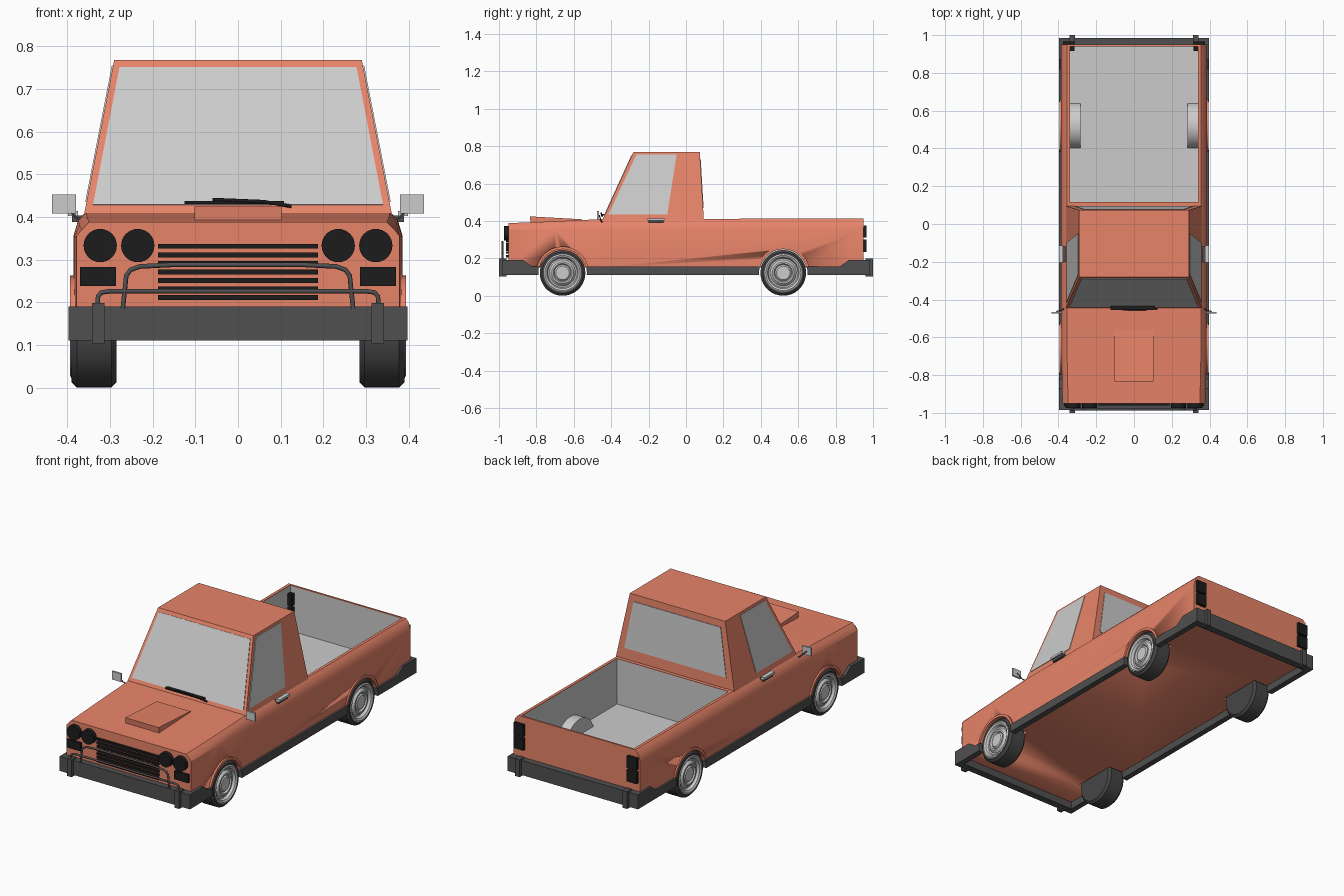
import bpy, bmesh, math
from mathutils import Matrix, Vector

if "Cube" in bpy.data.objects:
    bpy.data.objects.remove(bpy.data.objects["Cube"])


def mat(name, col):
    m = bpy.data.materials.new(name)
    m.diffuse_color = (*col, 1)
    m.use_nodes = True
    m.node_tree.nodes["Principled BSDF"].inputs["Base Color"].default_value = m.diffuse_color
    return m


PAINT = mat("paint", (0.80, 0.23, 0.14))
DARK = mat("dark_trim", (0.08, 0.08, 0.08))
RUBBER = mat("rubber", (0.06, 0.06, 0.06))
BLACK = mat("black", (0.012, 0.012, 0.012))


def finish(name, bm, m=None, smooth=False):
    bmesh.ops.recalc_face_normals(bm, faces=bm.faces)
    me = bpy.data.meshes.new(name)
    bm.to_mesh(me)
    bm.free()
    ob = bpy.data.objects.new(name, me)
    bpy.context.collection.objects.link(ob)
    if m:
        me.materials.append(m)
    if smooth:
        activate(ob)
        bpy.ops.object.shade_smooth_by_angle(angle=math.radians(30))
    return ob


def activate(ob):
    bpy.ops.object.select_all(action='DESELECT')
    ob.select_set(True)
    bpy.context.view_layer.objects.active = ob


def box(name, lo, hi, m=None):
    bm = bmesh.new()
    c = [(a + b) / 2 for a, b in zip(lo, hi)]
    s = [b - a for a, b in zip(lo, hi)]
    bmesh.ops.create_cube(bm, size=1, matrix=Matrix.Translation(c) @ Matrix.Diagonal((*s, 1)))
    return finish(name, bm, m)


def loft(name, rings, m=None, smooth=False):
    """Closed solid through rings of equal point count."""
    bm = bmesh.new()
    vs = [[bm.verts.new(p) for p in r] for r in rings]
    n = len(vs[0])
    for a, b in zip(vs, vs[1:]):
        for i in range(n):
            bm.faces.new((a[i], a[(i + 1) % n], b[(i + 1) % n], b[i]))
    bm.faces.new(vs[0])
    bm.faces.new(vs[-1])
    return finish(name, bm, m, smooth)


def extrude_x(name, prof, x0, x1, m=None, smooth=False):
    return loft(name, [[(x, y, z) for y, z in prof] for x in (x0, x1)], m, smooth)


def cylinder(name, c, r, depth, axis, m=None, seg=32):
    bm = bmesh.new()
    rot = Matrix.Rotation(math.pi / 2, 4, axis)
    bmesh.ops.create_cone(bm, cap_ends=True, segments=seg, radius1=r, radius2=r,
                          depth=depth, matrix=Matrix.Translation(c) @ rot)
    return finish(name, bm, m, True)


def lathe(name, prof, side, y, z, m=None):
    """Spin (x, radius) profile about an x-parallel axle."""
    bm = bmesh.new()
    vs = [bm.verts.new((side * x, y, z + r)) for x, r in prof]
    es = [bm.edges.new(p) for p in zip(vs, vs[1:])]
    bmesh.ops.spin(bm, geom=vs + es, cent=(0, y, z), axis=(1, 0, 0),
                   angle=2 * math.pi, steps=36, use_merge=True)
    bmesh.ops.remove_doubles(bm, verts=bm.verts, dist=1e-5)
    return finish(name, bm, m, True)


def tube(name, pts, r, m):
    cu = bpy.data.curves.new(name, 'CURVE')
    cu.dimensions = '3D'
    cu.bevel_depth, cu.bevel_resolution, cu.use_fill_caps = r, 2, True
    sp = cu.splines.new('POLY')
    sp.points.add(len(pts) - 1)
    for p, co in zip(sp.points, pts):
        p.co = (*co, 1)
    cu.materials.append(m)
    ob = bpy.data.objects.new(name, cu)
    bpy.context.collection.objects.link(ob)
    return ob


def cut(ob, cutters):
    activate(ob)
    for c in cutters:
        md = ob.modifiers.new("cut", 'BOOLEAN')
        md.operation, md.solver, md.object = 'DIFFERENCE', 'EXACT', c
        bpy.ops.object.modifier_apply(modifier=md.name)


# Lower body: lofted cross-section with rounded shoulders
def section(y, w, top):
    half = [(w, 0.15), (w, 0.355), (w - 0.012, top - 0.018), (w - 0.03, top)]
    return [(x, y, z) for x, z in half] + [(-x, y, z) for x, z in reversed(half)]


body = loft("body", [section(*s) for s in ((-0.95, 0.379, 0.388), (-0.7, 0.384, 0.398),
            (-0.44, 0.386, 0.41), (0.95, 0.386, 0.413))], PAINT, True)

# Dark skirt and wrap-round bumpers
half = [(-0.82, 0.155), (-0.87, 0.19), (-0.985, 0.19), (-0.985, 0.11)]
skirt = extrude_x("skirt_and_bumpers", half + [(-y, z) for y, z in reversed(half)],
                  -0.397, 0.397, DARK)

# Cut the load bed, wheel openings and skirt interior
AXLES = {"front": -0.66, "rear": 0.52}
wells = [cylinder("well_cutter", (s * 0.36, y, 0.122), 0.13, 0.16, 'Y')
         for y in AXLES.values() for s in (-1, 1)]
bed = box("bed_cutter", (-0.34, 0.115, 0.16), (0.34, 0.94, 0.7))
inner = box("skirt_cutter", (-0.365, -0.945, 0), (0.365, 0.945, 0.5))
cut(body, [bed] + wells)
cut(skirt, [inner] + wells)
for c in wells + [bed, inner]:
    bpy.data.objects.remove(c)

# Grey load bed lining
bm = bmesh.new()
bmesh.ops.create_cube(bm, size=1, matrix=Matrix.Translation((0, 0.5275, 0.285)) @
                      Matrix.Diagonal((0.678, 0.823, 0.248, 1)))
bmesh.ops.delete(bm, geom=[f for f in bm.faces if f.calc_center_median().z > 0.4],
                 context='FACES_ONLY')
lining = finish("bed_lining", bm)
lining.data.flip_normals()


# Cab: tapered block, with surface lines used for the windows
def cab_x(z): return 0.362 - (z - 0.40) * 0.195
def cab_front(z): return -0.44 + (z - 0.42) * 0.457
def cab_back(z): return 0.095 - (z - 0.41) * 0.06


def cab_ring(z):
    x, f, b = cab_x(z), cab_front(z), cab_back(z)
    return [(-x, f, z), (x, f, z), (x, b, z), (-x, b, z)]


loft("cab", [cab_ring(0.37), cab_ring(0.768)], PAINT)


def pane(name, pts, push):
    push = Vector(push)
    loft(name, [[Vector(p) - push for p in pts], [Vector(p) + push for p in pts]])


b, t = 0.428, 0.75
pane("windshield", [(-0.34, cab_front(b), b), (0.34, cab_front(b), b),
                    (0.278, cab_front(t), t), (-0.278, cab_front(t), t)], (0, -0.003, 0.001))
b, t = 0.47, 0.73
pane("rear_window", [(-0.31, cab_back(b), b), (0.31, cab_back(b), b),
                     (0.265, cab_back(t), t), (-0.265, cab_back(t), t)], (0, 0.003, 0))
b, t = 0.435, 0.755

for s in (-1, 1):
    side = "right" if s > 0 else "left"
    X = lambda *v: sorted(s * a for a in v)

    def sbox(name, x0, x1, y0, y1, z0, z1, m=None):
        a, c = X(x0, x1)
        return box(f"{name}_{side}", (a, y0, z0), (c, y1, z1), m)

    pane(f"side_window_{side}", [(s * cab_x(z), y, z) for y, z in
         ((-0.415, b), (-0.265, t), (-0.05, t), (-0.10, b))], (s * 0.003, 0, 0))

    # Wheels, arch lips and bed wheel tubs
    for end, y in AXLES.items():
        lathe(f"{end}_tyre_{side}", [(0.287, 0), (0.285, 0.085), (0.285, 0.11), (0.297, 0.122),
              (0.378, 0.122), (0.39, 0.11), (0.39, 0.094), (0.37, 0.09)], s, y, 0.122, RUBBER)
        lathe(f"{end}_rim_{side}", [(0.37, 0.1), (0.391, 0.1), (0.394, 0.094), (0.388, 0.084),
              (0.374, 0.078), (0.374, 0.07), (0.387, 0.058), (0.387, 0.05), (0.378, 0.044),
              (0.386, 0.036), (0.386, 0)], s, y, 0.122)
        arc = [math.radians(15 + 150 * i / 18) for i in range(19)]
        lip = [(y + r * math.cos(a), 0.122 + r * math.sin(a))
               for r, ang in ((0.127, arc), (0.141, arc[::-1])) for a in ang]
        extrude_x(f"{end}_arch_lip_{side}", lip, s * 0.36, s * 0.394, PAINT, True)
    tub = [(0.52 + 0.125 * math.cos(a), 0.122 + 0.125 * math.sin(a))
           for a in [math.radians(18 + 144 * i / 18) for i in range(19)]]
    extrude_x(f"wheel_tub_{side}", tub, s * 0.283, s * 0.345, None, True)

    # Lamps
    for i, x in enumerate((0.235, 0.323)):
        cylinder(f"headlight_{i}_{side}", (s * x, -0.953, 0.333), 0.039, 0.04, 'X', BLACK)
    sbox("indicator", 0.286, 0.37, -0.963, -0.93, 0.238, 0.283, BLACK)
    sbox("tail_light_upper", 0.315, 0.375, 0.915, 0.966, 0.31, 0.375, BLACK)
    sbox("tail_light_lower", 0.315, 0.375, 0.915, 0.966, 0.235, 0.3, BLACK)

    # Bumper overriders
    sbox("front_overrider", 0.313, 0.342, -1.0, -0.96, 0.103, 0.198, DARK)
    sbox("rear_overrider", 0.313, 0.342, 0.96, 1.0, 0.103, 0.198, DARK)

    # Door handle and wing mirror
    sbox("door_handle", 0.375, 0.398, -0.205, -0.115, 0.402, 0.414)
    sbox("door_handle_base", 0.36, 0.389, -0.2, -0.12, 0.388, 0.404, DARK)
    sbox("mirror", 0.38, 0.436, -0.475, -0.465, 0.408, 0.453)
    tube(f"mirror_arm_{side}", [(s * 0.362, -0.44, 0.388), (s * 0.38, -0.455, 0.4),
                                (s * 0.41, -0.463, 0.43)], 0.003, DARK)

# Grille slats
for i in range(7):
    z = 0.211 + i * 0.02
    box(f"grille_slat_{i}", (-0.188, -0.962, z - 0.0055), (0.188, -0.94, z + 0.0055), BLACK)

# Front guard tubes
for name, h in (("upper_guard", [(0.27, 0.185), (0.262, 0.262), (0.252, 0.276), (0.23, 0.284),
                                 (0.15, 0.288)]),
                ("lower_guard", [(0.33, 0.185), (0.328, 0.214), (0.32, 0.223), (0.30, 0.226)])):
    tube(name, [(-x, -0.982, z) for x, z in h] + [(x, -0.982, z) for x, z in reversed(h)],
         0.0055, DARK)

# Bonnet scoop and wiper
extrude_x("bonnet_scoop", [(-0.83, 0.38), (-0.835, 0.424), (-0.56, 0.409), (-0.56, 0.39)],
          -0.102, 0.102, PAINT)
box("wiper_blade", (-0.125, -0.455, 0.43), (0.108, -0.435, 0.438), BLACK)
tube("wiper_arm", [(0.125, -0.448, 0.425), (0.06, -0.453, 0.436), (-0.06, -0.453, 0.441)],
     0.004, BLACK)
